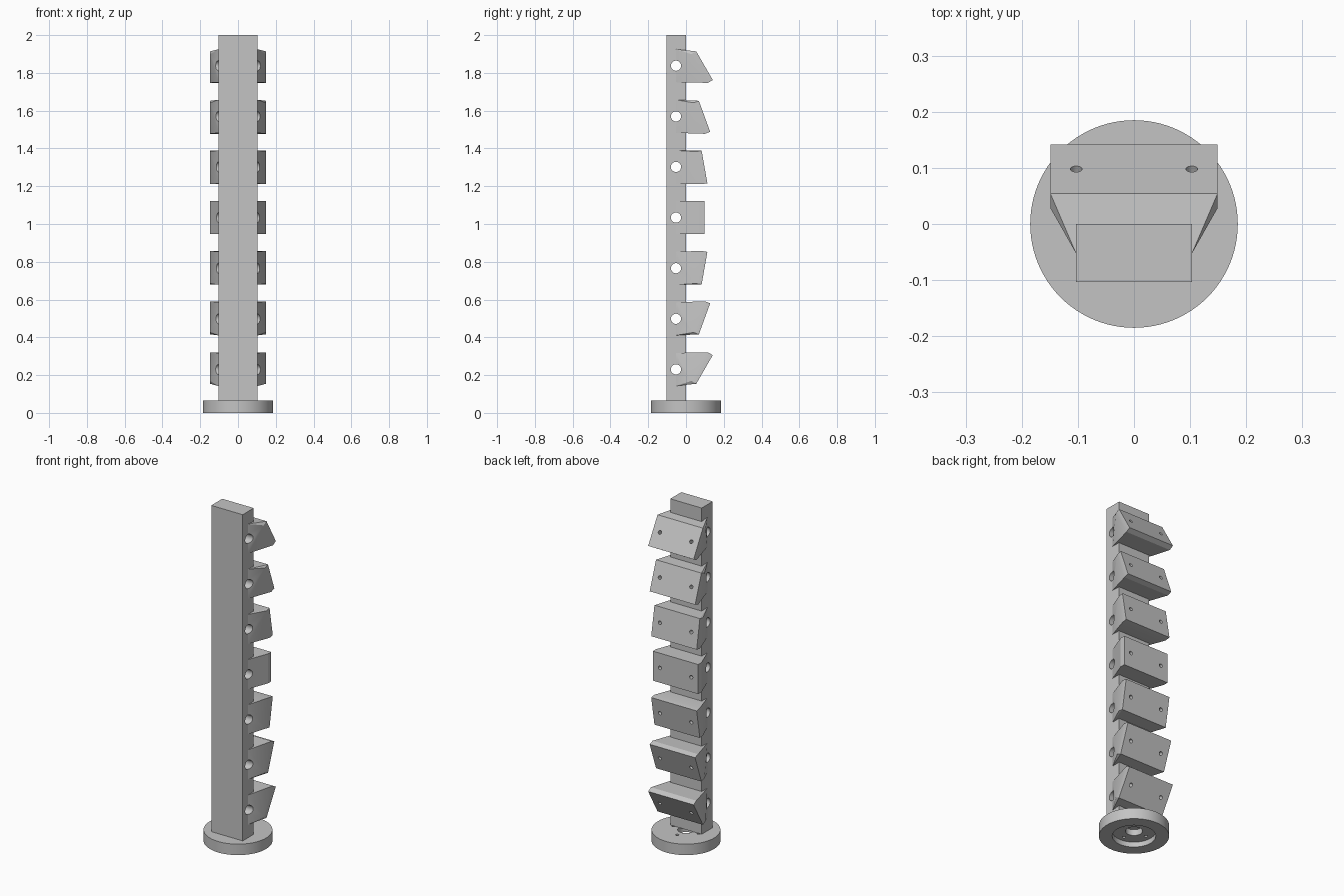
import bpy, bmesh, math
from mathutils import Matrix, Vector

if "Cube" in bpy.data.objects:
    bpy.data.objects.remove(bpy.data.objects["Cube"])

grey = bpy.data.materials.new("plain grey")
grey.diffuse_color = (0.55, 0.55, 0.55, 1)
grey.use_nodes = True
grey.node_tree.nodes["Principled BSDF"].inputs["Base Color"].default_value = grey.diffuse_color

POST_W, POST_D, TOP = 0.103, 0.103, 2.0      # half width, depth, height
BASE_R, BASE_H = 0.185, 0.065
HOLE_Y, HOLE_R = -0.053, 0.027
BLOCK_HALF_W, BLOCK_HALF_H, PLATE_T = 0.149, 0.0875, 0.03
FACE_Y = 0.098                                # centre of each sloping face
LEVELS = [(0.23 + 0.268 * i, math.radians(-30 + 10 * i)) for i in range(7)]


def finish(name, bm):
    bmesh.ops.recalc_face_normals(bm, faces=bm.faces)
    mesh = bpy.data.meshes.new(name)
    bm.to_mesh(mesh)
    bm.free()
    mesh.materials.append(grey)
    ob = bpy.data.objects.new(name, mesh)
    bpy.context.collection.objects.link(ob)
    return ob


def add_cylinder(bm, centre, axis, radius, length, sides=32):
    turn = Vector((0, 0, 1)).rotation_difference(Vector(axis)).to_matrix().to_4x4()
    bmesh.ops.create_cone(bm, cap_ends=True, segments=sides, radius1=radius,
                          radius2=radius, depth=length,
                          matrix=Matrix.Translation(centre) @ turn)


def cut(ob, cylinders):
    """Drill each (centre, axis, radius, length) out of the object."""
    for args in cylinders:
        bm = bmesh.new()
        add_cylinder(bm, *args)
        cutter = finish("cutter", bm)
        cutter.hide_render = True
        mod = ob.modifiers.new("drill", 'BOOLEAN')
        mod.operation, mod.solver, mod.object = 'DIFFERENCE', 'EXACT', cutter
        bpy.context.view_layer.objects.active = ob
        bpy.ops.object.modifier_apply(modifier=mod.name)
        bpy.data.objects.remove(cutter)


def smooth(ob):
    bpy.ops.object.select_all(action='DESELECT')
    ob.select_set(True)
    bpy.context.view_layer.objects.active = ob
    bpy.ops.object.shade_smooth_by_angle(angle=math.radians(20))


def cross_hole(z):
    return ((0, HOLE_Y, z), (1, 0, 0), HOLE_R, 0.5)


# Round base with an underside recess, centre hole and screw holes
bm = bmesh.new()
add_cylinder(bm, (0, 0, BASE_H / 2), (0, 0, 1), BASE_R, BASE_H, 96)
base = finish("round_base", bm)
drills = [((0, 0, 0), (0, 0, 1), 0.115, 0.06, 64),
          ((0, 0, 0), (0, 0, 1), 0.045, 0.3, 48)]
for i in range(4):
    a = i * math.pi / 2
    drills.append(((0.082 * math.cos(a), 0.082 * math.sin(a), 0), (0, 0, 1), 0.009, 0.3, 20))
cut(base, drills)
smooth(base)

# Upright post with cross holes
bm = bmesh.new()
bmesh.ops.create_cube(bm, size=1, matrix=Matrix.Translation((0, -POST_D / 2, (TOP + BASE_H) / 2))
                      @ Matrix.Diagonal((2 * POST_W, POST_D, TOP - BASE_H, 1)))
post = finish("upright_post", bm)
cut(post, [cross_hole(z) for z, _ in LEVELS])
smooth(post)

# Flared mounting blocks, each with its own face tilt
for n, (z, tilt) in enumerate(LEVELS):
    normal = Vector((0, math.cos(tilt), math.sin(tilt)))
    up = Vector((0, -math.sin(tilt), math.cos(tilt)))
    centre = Vector((0, FACE_Y, z))
    bm = bmesh.new()
    for sx in (-1, 1):
        for sz in (-1, 1):
            bm.verts.new((sx * POST_W, HOLE_Y, z + sz * BLOCK_HALF_H))
            for back in (0, PLATE_T):
                bm.verts.new(centre + Vector((sx * BLOCK_HALF_W, 0, 0))
                             + up * sz * BLOCK_HALF_H - normal * back)
    hull = bmesh.ops.convex_hull(bm, input=bm.verts)
    loose = [v for v in bm.verts if not v.link_faces]
    bmesh.ops.delete(bm, geom=loose, context='VERTS')
    bmesh.ops.dissolve_limit(bm, angle_limit=0.01, verts=bm.verts, edges=bm.edges)
    block = finish("mounting_block_%d" % (n + 1), bm)
    screws = [(centre + Vector((sx * 0.103, 0, 0)), normal, 0.0105, 0.12, 20) for sx in (-1, 1)]
    cut(block, [cross_hole(z)] + screws)
    smooth(block)
